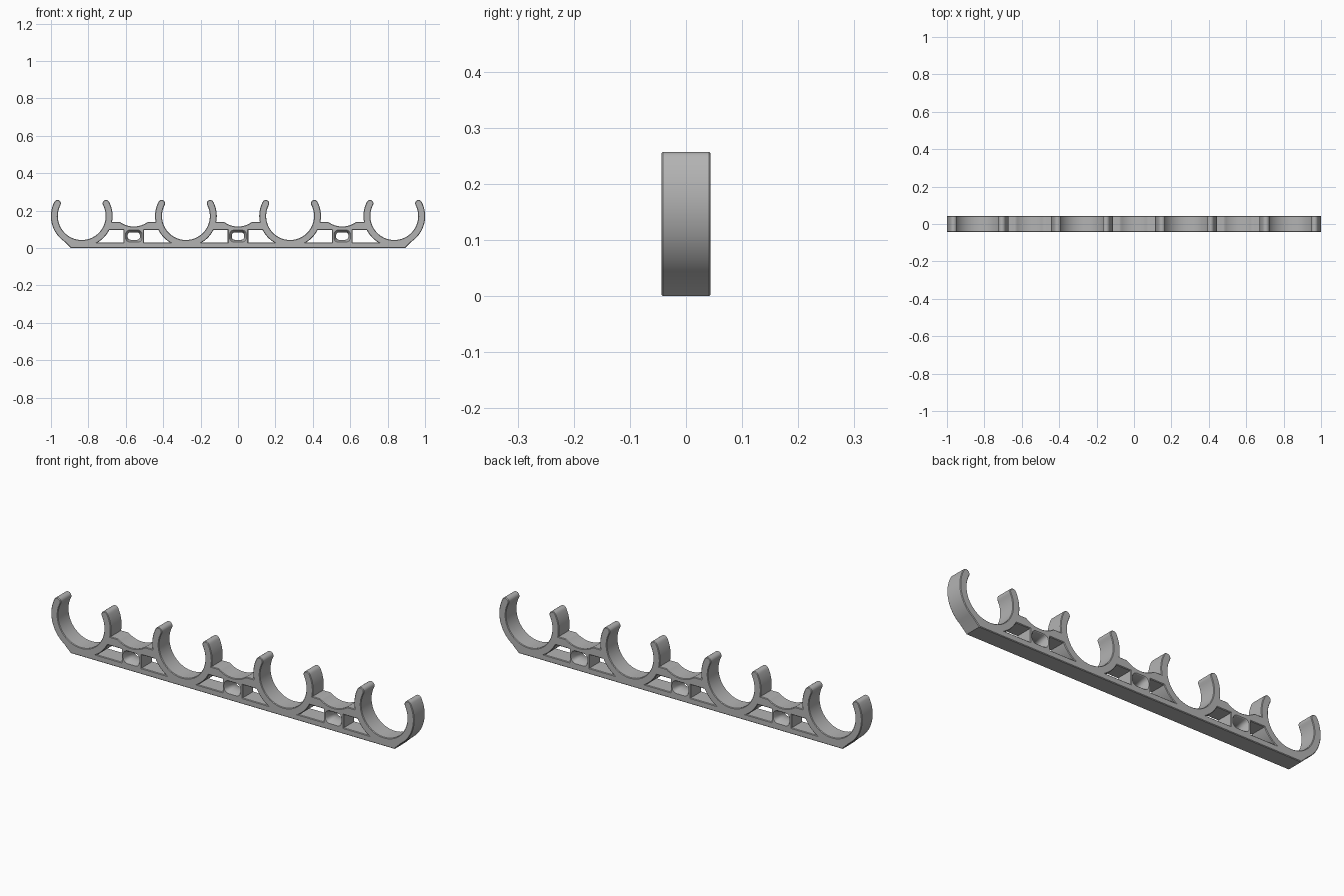
import bpy, bmesh, math
from math import sin, cos, radians, degrees, asin, pi

if "Cube" in bpy.data.objects:
    bpy.data.objects.remove(bpy.data.objects["Cube"])

RO, RI, CZ = 0.165, 0.128, 0.171      # clip ring radii and centre height
RM, RT = (RO + RI) / 2, (RO - RI) / 2
TIP = 27.5                            # angle of the clip mouth
PITCH = 0.557
HALF, CH = 0.044, 0.003               # half depth and edge chamfer
FLOOR, CEIL, DECK = 0.030, 0.096, 0.140

grey = bpy.data.materials.new("light_grey")
grey.diffuse_color = (0.45, 0.45, 0.45, 1)
grey.use_nodes = True
grey.node_tree.nodes["Principled BSDF"].inputs["Base Color"].default_value = grey.diffuse_color


def arc(cx, cz, r, a0, a1, n):
    return [(cx + r * cos(radians(a0 + (a1 - a0) * i / n)),
             cz + r * sin(radians(a0 + (a1 - a0) * i / n))) for i in range(n + 1)]


def ring_angle(z):
    return degrees(asin((z - CZ) / RO))


def clip(cx, left, right):
    """Upper outline of one open clip, left foot to right foot."""
    a = radians(TIP)
    dx, tz = RM * cos(a), CZ + RM * sin(a)
    return (arc(cx, CZ, RO, 180 - left, 180 - TIP, 16)
            + arc(cx - dx, tz, RT, 180 - TIP, -TIP, 10)[1:-1]
            + arc(cx, CZ, RI, 180 - TIP, 360 + TIP, 48)
            + arc(cx + dx, tz, RT, 180 + TIP, TIP, 10)[1:-1]
            + arc(cx, CZ, RO, TIP, right, 16))


def rounded_slot(cx, inset):
    w, h, r = 0.042 - inset, 0.029 - inset, 0.021 - inset * 0.5
    cz, pts = 0.064, []
    for sx, sz, a in ((1, 1, 0), (-1, 1, 90), (-1, -1, 180), (1, -1, 270)):
        pts += arc(cx + sx * (w - r), cz + sz * (h - r), r, a, a + 90, 6)
    return pts


def finish(bm, name):
    bmesh.ops.recalc_face_normals(bm, faces=bm.faces)
    me = bpy.data.meshes.new(name)
    bm.to_mesh(me)
    bm.free()
    me.materials.append(grey)
    ob = bpy.data.objects.new(name, me)
    bpy.context.collection.objects.link(ob)
    bpy.ops.object.select_all(action='DESELECT')
    ob.select_set(True)
    bpy.context.view_layer.objects.active = ob
    bpy.ops.object.shade_smooth_by_angle(angle=radians(30))


# Outline: four clips joined by cradled bridges over a flat base
foot, deck = -54.9, ring_angle(DECK)
clips = [(i - 1.5) * PITCH for i in range(4)]
bridges = [(i - 1) * PITCH for i in range(3)]
outline = [(-0.893, 0)]
for i, cx in enumerate(clips):
    outline += clip(cx, foot if i == 0 else deck, foot if i == 3 else deck)
    if i < 3:
        b, R = bridges[i], 0.125
        s = degrees(asin(0.074 / R))
        outline += [(b - 0.079, DECK)]
        outline += arc(b, 0.115 + R, R, 270 - s, 270 + s, 14)
        outline += [(b + 0.079, DECK)]
outline.append((0.893, 0))

# Openings: two side windows and one strap slot per bridge
holes = []
for b in bridges:
    win = arc(-PITCH / 2, CZ, RO, ring_angle(FLOOR), ring_angle(CEIL), 8)
    win += [(-0.055, CEIL), (-0.055, FLOOR)]
    holes += [[(b + s * x, z) for x, z in win] for s in (1, -1)]
    holes.append(rounded_slot(b, 0))

# Clip rail body
bm = bmesh.new()
edges = []
for loop in [outline] + holes:
    vs = [bm.verts.new((x, -HALF + CH, z)) for x, z in loop]
    edges += [bm.edges.new((vs[i - 1], vs[i])) for i in range(len(vs))]
bmesh.ops.triangle_fill(bm, use_beauty=True, edges=edges, normal=(0, -1, 0))
ext = bmesh.ops.extrude_face_region(bm, geom=bm.faces[:], use_keep_orig=True)
bmesh.ops.translate(bm, vec=(0, 2 * (HALF - CH), 0),
                    verts=[g for g in ext['geom'] if isinstance(g, bmesh.types.BMVert)])
bmesh.ops.recalc_face_normals(bm, faces=bm.faces)
for s in (-1, 1):
    cap = [f for f in bm.faces if f.normal.y * s > 0.9]
    bmesh.ops.inset_region(bm, faces=cap, thickness=CH, depth=CH,
                           use_even_offset=True, use_boundary=True)
finish(bm, "clip_rail")

# Slot linings that narrow towards the middle of the depth
for k, b in enumerate(bridges):
    bm = bmesh.new()
    rows = []
    for j in range(9):
        y = (HALF - CH) * (j / 4 - 1)
        d = 0.009 * cos(pi / 2 * (j / 4 - 1))
        rows.append([bm.verts.new((x, y, z)) for x, z in rounded_slot(b, d)])
    n = len(rows[0])
    for r0, r1 in zip(rows, rows[1:]):
        for i in range(n):
            bm.faces.new((r0[i - 1], r0[i], r1[i], r1[i - 1]))
    bmesh.ops.remove_doubles(bm, verts=bm.verts, dist=1e-6)
    bmesh.ops.recalc_face_normals(bm, faces=bm.faces)
    # close the ring against the body so that it faces into the slot
    ends = [e for e in bm.edges if e.is_boundary]
    bmesh.ops.bridge_loops(bm, edges=ends)
    finish(bm, "slot_lining_%d" % (k + 1))
